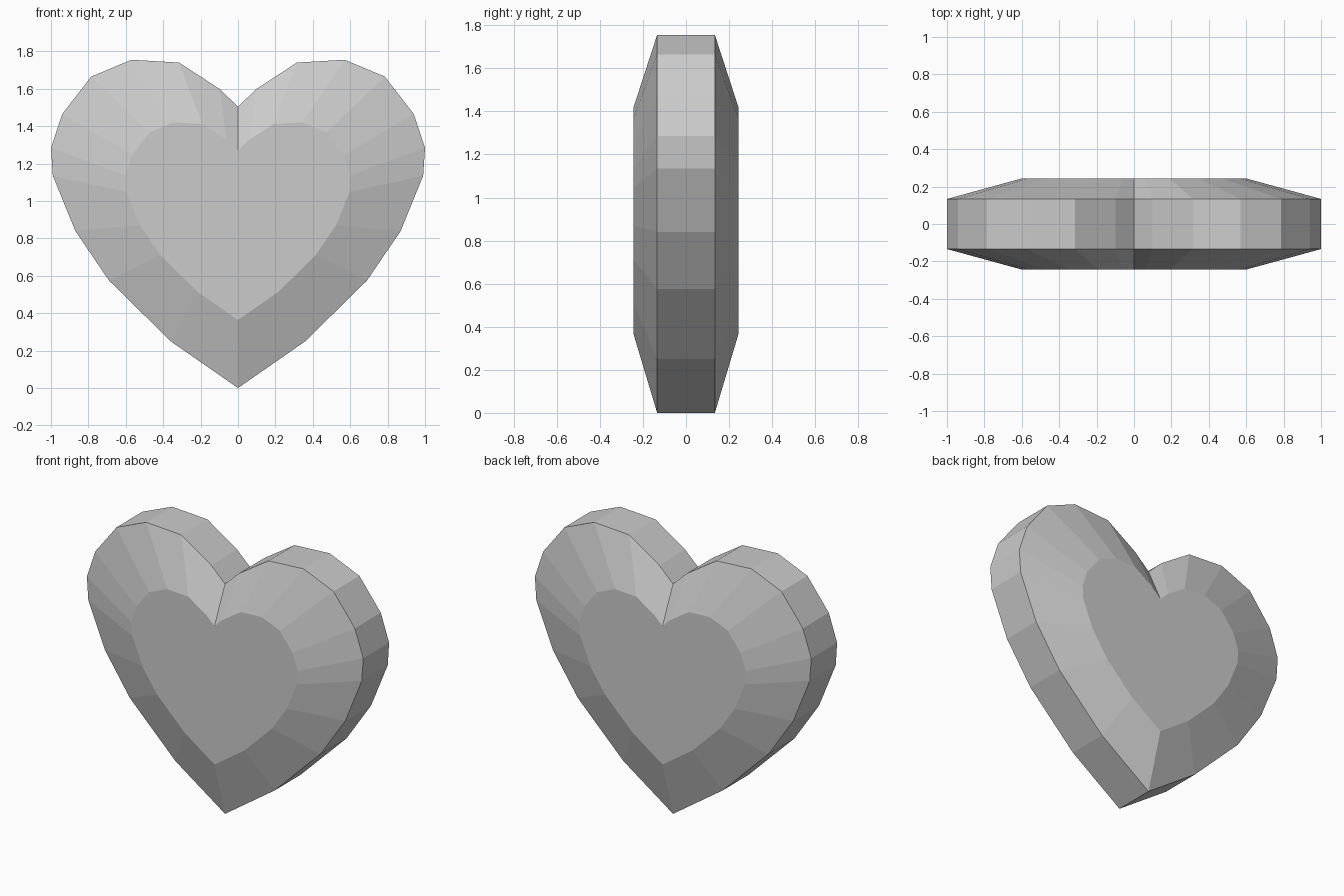
import bpy, bmesh

if "Cube" in bpy.data.objects:
    bpy.data.objects.remove(bpy.data.objects["Cube"])

# Right half of the heart outline (x, z), bottom tip to top notch
HALF = [(0, 0), (0.36, 0.25), (0.69, 0.575), (0.87, 0.84), (0.99, 1.135),
        (1.0, 1.285), (0.94, 1.465), (0.785, 1.665), (0.57, 1.755),
        (0.315, 1.74), (0.10, 1.60), (0, 1.505)]
OUTLINE = HALF + [(-x, z) for x, z in HALF[-2:0:-1]]

RIM_Y, TABLE_Y = 0.134, 0.243      # half depths of the rim and the flat faces
SCALE, CENTRE_Z = 0.602, 0.915     # the flat face is a smaller copy of the outline


def ring(bm, y, s):
    return [bm.verts.new((x * s, y, CENTRE_Z + (z - CENTRE_Z) * s))
            for x, z in OUTLINE]


# Faceted heart: front face, front bevel, rim, back bevel, back face
bm = bmesh.new()
rings = [ring(bm, y, s) for y, s in
         [(-TABLE_Y, SCALE), (-RIM_Y, 1), (RIM_Y, 1), (TABLE_Y, SCALE)]]
n = len(OUTLINE)
for a, b in zip(rings, rings[1:]):
    for i in range(n):
        j = (i + 1) % n
        bm.faces.new((a[i], b[i], b[j], a[j]))
bm.faces.new(rings[0])
bm.faces.new(rings[-1][::-1])
bmesh.ops.recalc_face_normals(bm, faces=bm.faces)

mesh = bpy.data.meshes.new("heart_gem")
bm.to_mesh(mesh)
bm.free()
bpy.context.collection.objects.link(bpy.data.objects.new("heart_gem", mesh))
